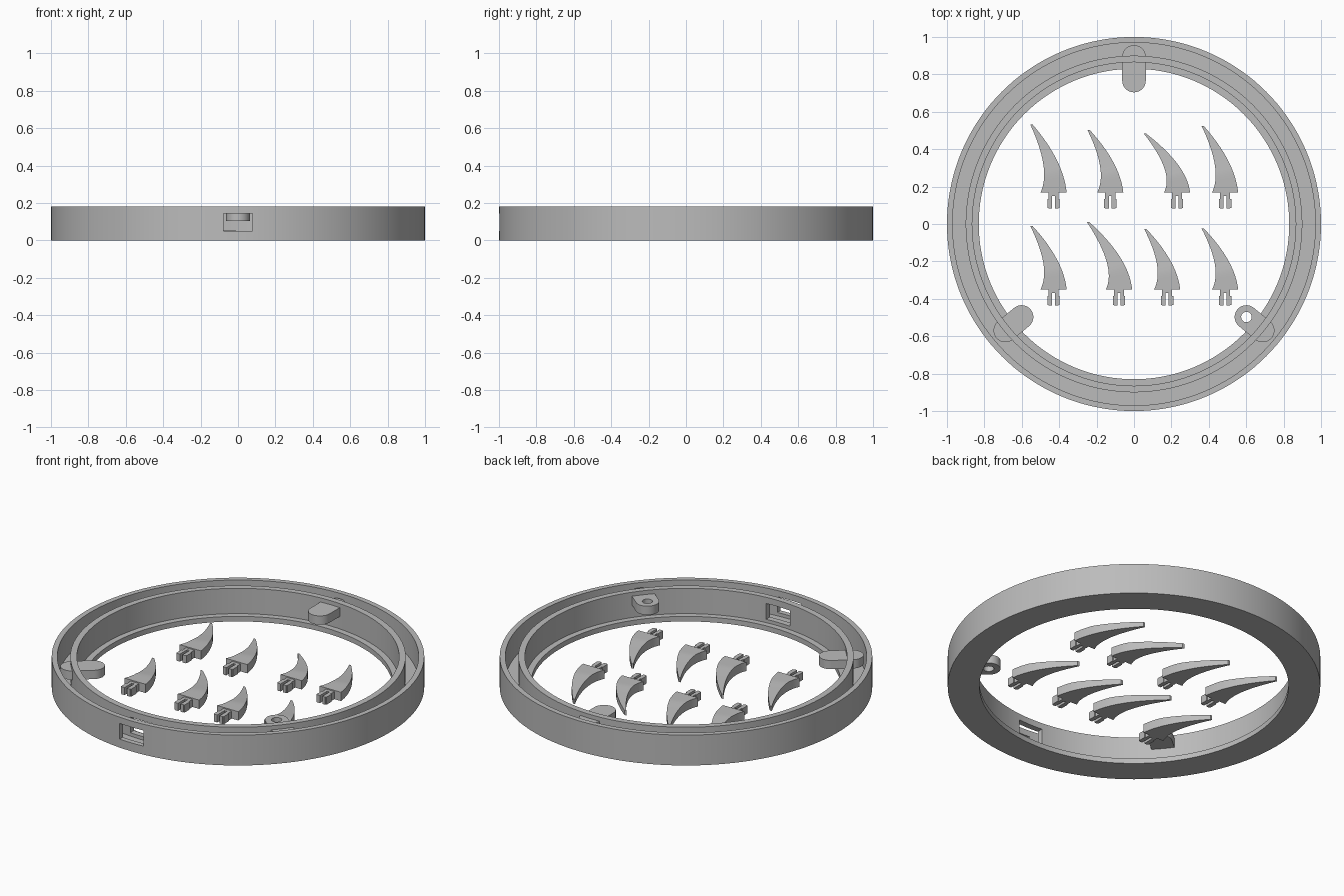
import bpy, bmesh, math
from mathutils import Matrix, Vector

cube = bpy.data.objects.get("Cube")
if cube:
    bpy.data.objects.remove(cube, do_unlink=True)

GREY = (0.5, 0.5, 0.5, 1)
mat = bpy.data.materials.new("plain_grey")
mat.use_nodes = True
mat.diffuse_color = GREY
mat.node_tree.nodes["Principled BSDF"].inputs["Base Color"].default_value = GREY


def finish(bm, name, smooth=True):
    """Turn a bmesh into a named, shaded object."""
    bmesh.ops.recalc_face_normals(bm, faces=bm.faces[:])
    mesh = bpy.data.meshes.new(name)
    bm.to_mesh(mesh)
    bm.free()
    mesh.materials.append(mat)
    ob = bpy.data.objects.new(name, mesh)
    bpy.context.collection.objects.link(ob)
    if smooth:
        bpy.ops.object.select_all(action='DESELECT')
        ob.select_set(True)
        bpy.context.view_layer.objects.active = ob
        bpy.ops.object.shade_smooth_by_angle(angle=math.radians(30))
    return ob


def add_box(bm, lo, hi):
    lo, hi = Vector(lo), Vector(hi)
    size = Matrix.Diagonal((hi - lo).to_4d())
    size[3][3] = 1
    bmesh.ops.create_cube(bm, size=1, matrix=Matrix.Translation((lo + hi) / 2) @ size)


def cut(target, cutter):
    cutter.hide_render = True
    cutter.hide_set(True)
    cutter.display_type = 'WIRE'
    mod = target.modifiers.new("cut", 'BOOLEAN')
    mod.operation = 'DIFFERENCE'
    mod.solver = 'EXACT'
    mod.object = cutter


def extrude_outline(points, z0, z1):
    bm = bmesh.new()
    face = bm.faces.new([bm.verts.new((x, y, z0)) for x, y in points])
    new = bmesh.ops.extrude_face_region(bm, geom=[face])["geom"]
    up = [v for v in new if isinstance(v, bmesh.types.BMVert)]
    bmesh.ops.translate(bm, verts=up, vec=(0, 0, z1 - z0))
    return bm


# Ring: U-shaped channel with a low inner lip, revolved
H, FLOOR = 0.18, 0.03
profile = [(0.83, 0), (1, 0), (1, H), (0.97, H), (0.97, FLOOR), (0.9, FLOOR),
           (0.9, H), (0.865, H), (0.865, FLOOR), (0.83, FLOOR)]
bm = bmesh.new()
verts = [bm.verts.new((r, 0, z)) for r, z in profile]
edges = [bm.edges.new((verts[i - 1], verts[i])) for i in range(len(verts))]
bmesh.ops.spin(bm, geom=verts + edges, cent=(0, 0, 0), axis=(0, 0, 1),
               angle=2 * math.pi, steps=144)
bmesh.ops.remove_doubles(bm, verts=bm.verts[:], dist=0.0001)
ring = finish(bm, "channel_ring")

# Cable window through both walls at the front
bm = bmesh.new()
add_box(bm, (-0.078, -1.1, 0.05), (0.078, -0.8, 0.143))
cut(ring, finish(bm, "window_cutter", False))


# Mounting tabs: rounded strips with a screw hole
def arc(cx, radius, start, sweep, n):
    return [(cx + radius * math.cos(start + sweep * i / n),
             radius * math.sin(start + sweep * i / n)) for i in range(n + 1)]


def mounting_tab(name, degrees, hole_at):
    quarter = math.pi / 2
    outline = arc(0.893, 0.063, -quarter, math.pi, 20) + arc(hole_at, 0.063, quarter, math.pi, 20)
    turn = Matrix.Rotation(math.radians(degrees), 4, 'Z')
    bm = extrude_outline(outline, 0.104, 0.156)
    bm.transform(turn)
    tab = finish(bm, name)
    bm = extrude_outline(arc(hole_at, 0.028, 0, 2 * math.pi, 24)[:-1], 0.05, 0.2)
    bm.transform(turn)
    cut(tab, finish(bm, name + "_hole_cutter", False))


mounting_tab("back_tab", 90, 0.767)
mounting_tab("left_tab", -39.6, 0.78)
mounting_tab("right_tab", 219.6, 0.78)


# Curved blades with a forked clip at the base
def bezier(a, b, c, t):
    return a * (1 - t) ** 2 + b * 2 * t * (1 - t) + c * t * t


def blade(name, base_x, base_y, tip_x, tip_y):
    tip, width, steps = Vector((tip_x, tip_y)), 0.14, 16
    bm = bmesh.new()
    rows = []
    for i in range(steps + 1):
        t = i / steps
        inner = bezier(tip, Vector((0.058, tip_y * 0.33)), Vector((0, 0)), t)
        outer = bezier(tip + Vector((0.012, 0)), Vector((0.123, tip_y * 0.47)),
                       Vector((width, 0)), t)
        top = 0.028 + 0.024 * min(1, t * 1.5)
        rows.append([bm.verts.new((p.x, p.y, z)) for p, z in
                     ((inner, 0), (outer, 0), (outer, top), (inner, top))])
    for a, b in zip(rows, rows[1:]):
        for k in range(4):
            bm.faces.new((a[k - 1], a[k], b[k], b[k - 1]))
    bm.faces.new(rows[0])
    bm.faces.new(rows[-1])
    # clip: bridge, two prongs and their outward barbs
    thick = 0.045
    add_box(bm, (0.042, -0.018, 0), (0.097, 0.004, thick))
    for side in (-1, 1):
        for near, far, y0, y1 in ((0.008, 0.027, -0.086, -0.016), (0.025, 0.033, -0.082, -0.035)):
            x0, x1 = sorted((0.07 + side * near, 0.07 + side * far))
            add_box(bm, (x0, y0, 0), (x1, y1, thick))
    bm.transform(Matrix.Translation((base_x, base_y, 0)))
    finish(bm, name)


back_row = [(-0.5, -0.055, 0.365), (-0.197, -0.052, 0.335),
            (0.16, -0.107, 0.315), (0.417, -0.055, 0.355)]
front_row = [(-0.5, -0.055, 0.34), (-0.15, -0.103, 0.362),
             (0.107, -0.052, 0.322), (0.417, -0.055, 0.325)]
for label, y, row in (("back", 0.168, back_row), ("front", -0.35, front_row)):
    for i, (x, tx, ty) in enumerate(row, 1):
        blade(f"{label}_blade_{i}", x, y, tx, ty)
